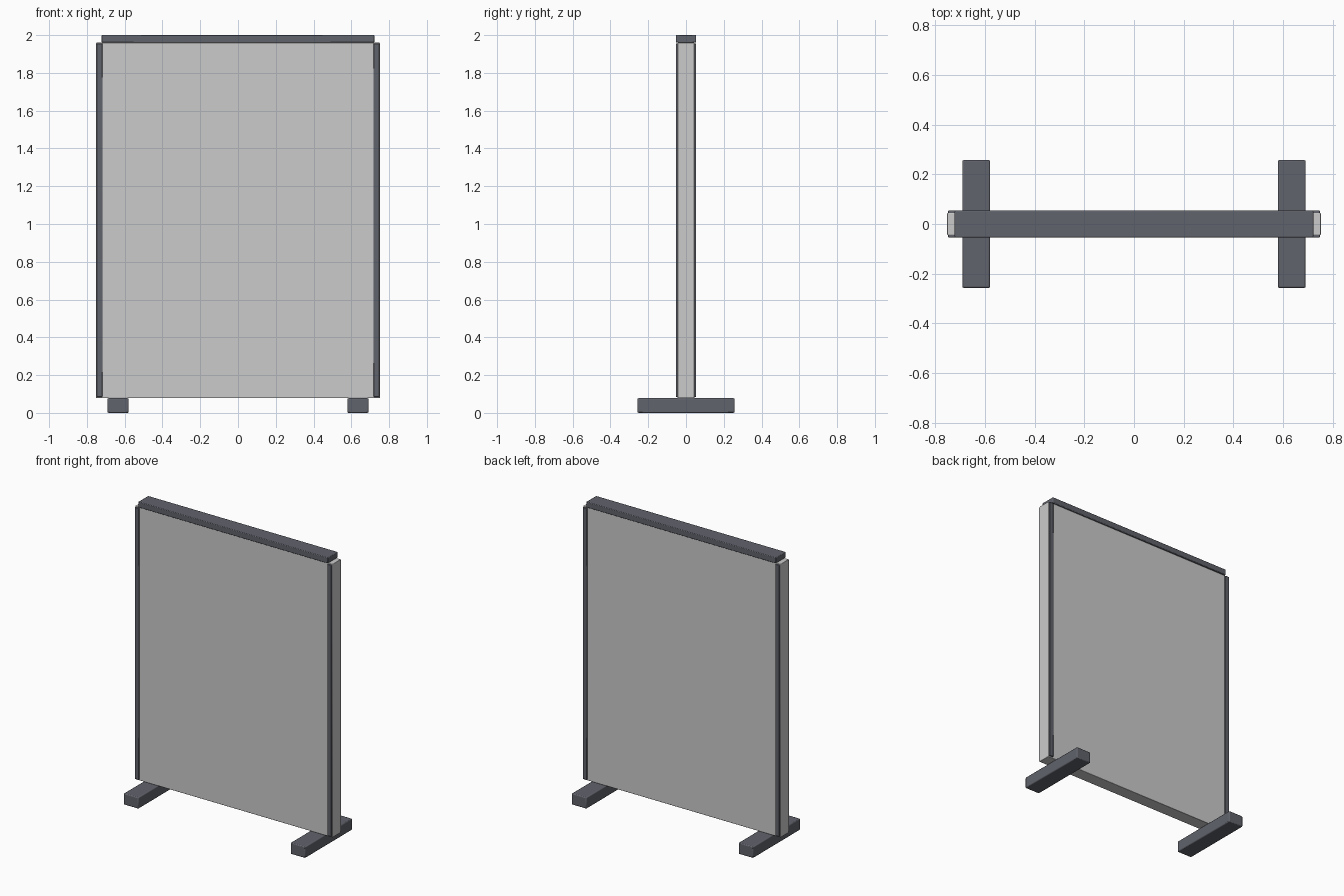
import bpy

if "Cube" in bpy.data.objects:
    bpy.data.objects.remove(bpy.data.objects["Cube"])

dark = bpy.data.materials.new("dark_frame")
dark.diffuse_color = (0.12, 0.125, 0.15, 1)
dark.use_nodes = True
dark.node_tree.nodes["Principled BSDF"].inputs["Base Color"].default_value = dark.diffuse_color


def box(name, lo, hi, bevel, mat=None):
    """Axis-aligned bevelled box between two corners."""
    bpy.ops.mesh.primitive_cube_add(size=1, location=[(a + b) / 2 for a, b in zip(lo, hi)])
    ob = bpy.context.object
    ob.name = name
    ob.scale = [b - a for a, b in zip(lo, hi)]
    bpy.ops.object.transform_apply(location=False, rotation=False, scale=True)
    mod = ob.modifiers.new("bevel", "BEVEL")
    mod.width = bevel
    mod.segments = 2
    bpy.ops.object.shade_smooth_by_angle()
    if mat:
        ob.data.materials.append(mat)
    return ob


# Main partition board
box("panel", (-0.752, -0.045, 0.078), (0.752, 0.045, 1.96), 0.003)

# Cap rail along the top
box("top_rail", (-0.722, -0.054, 1.96), (0.722, 0.054, 2.0), 0.004, dark)

for sx, side in ((-1, "left"), (1, "right")):
    # Floor foot
    x = sx * 0.635
    box(f"{side}_foot", (x - 0.056, -0.257, 0), (x + 0.056, 0.257, 0.078), 0.006, dark)
    # Edge strips on both faces
    x = sx * 0.733
    for sy, face in ((-1, "front"), (1, "back")):
        y = sy * 0.047
        box(f"{side}_{face}_strip", (x - 0.016, y - 0.007, 0.085), (x + 0.016, y + 0.007, 1.955), 0.003, dark)
